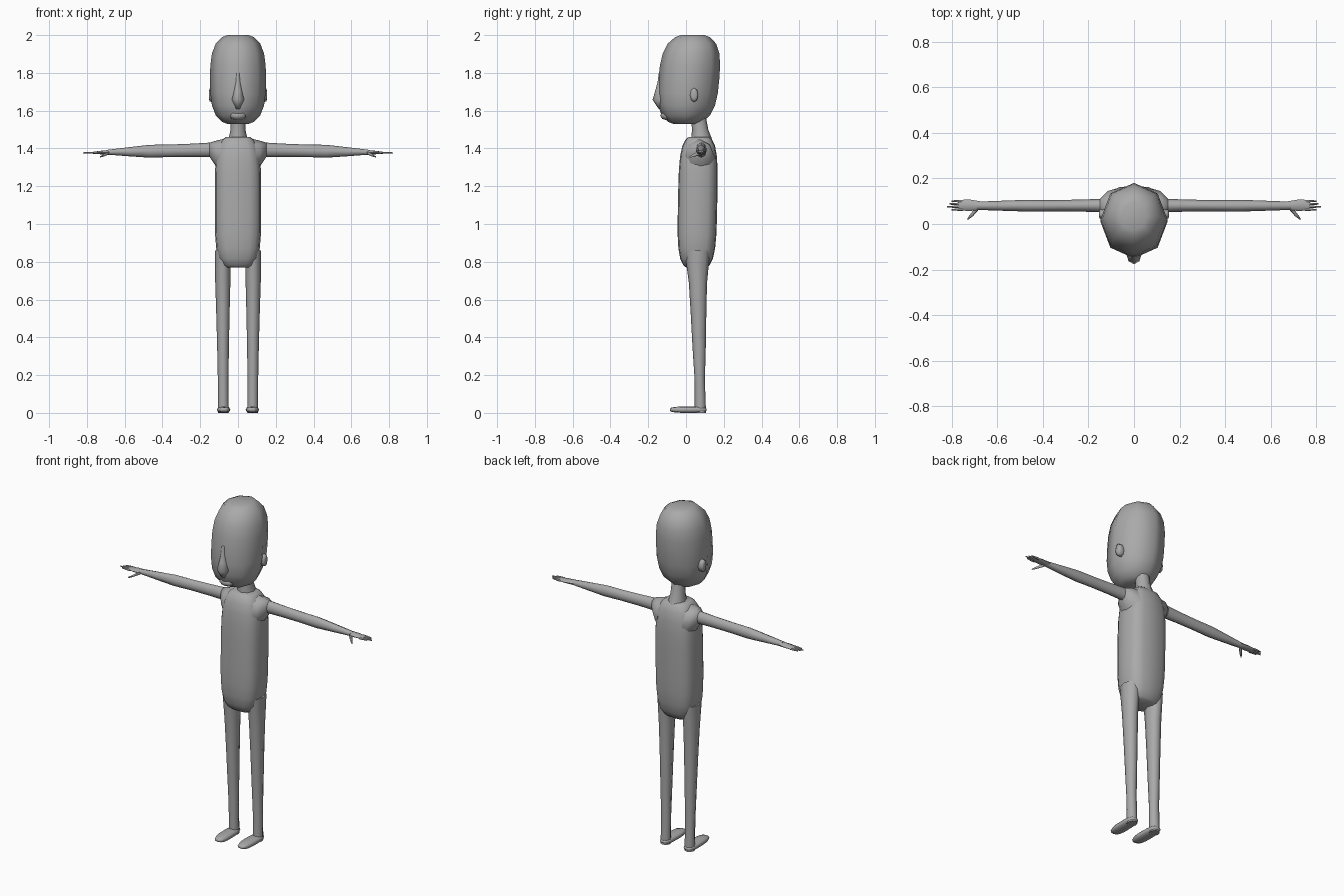
import bpy
import bmesh
import math
from mathutils import Vector

default_cube = bpy.data.objects.get("Cube")
if default_cube:
    bpy.data.objects.remove(default_cube, do_unlink=True)

grey = (0.4, 0.4, 0.4, 1)
material = bpy.data.materials.new("plain grey")
material.use_nodes = True
material.diffuse_color = grey
material.node_tree.nodes["Principled BSDF"].inputs["Base Color"].default_value = grey

AXES = {"x": Vector((1, 0, 0)), "y": Vector((0, 1, 0)), "z": Vector((0, 0, 1))}


def rounded(value, power):
    """Turn a sine or cosine into its superellipse counterpart."""
    return math.copysign(abs(value) ** (2 / power), value)


def skin(name, rings, plane, sides, square, mirror):
    """Join rings of (centre, first radius, second radius) into a closed surface."""
    across, upward = AXES[plane[0]], AXES[plane[1]]
    mesh = bpy.data.meshes.new(name)
    bm = bmesh.new()
    loops = []
    for centre, wide, deep in rings:
        loop = []
        for step in range(sides):
            angle = math.tau * step / sides
            offset = across * wide * rounded(math.cos(angle), square)
            offset += upward * deep * rounded(math.sin(angle), square)
            loop.append(bm.verts.new(centre + offset))
        loops.append(loop)
    for lower, upper in zip(loops, loops[1:]):
        for step in range(sides):
            bm.faces.new((lower[step - 1], lower[step], upper[step], upper[step - 1]))
    bm.faces.new(loops[0])
    bm.faces.new(loops[-1])
    bmesh.ops.recalc_face_normals(bm, faces=bm.faces)
    bm.to_mesh(mesh)
    bm.free()

    mesh.materials.append(material)
    part = bpy.data.objects.new(name, mesh)
    bpy.context.collection.objects.link(part)
    bpy.ops.object.select_all(action="DESELECT")
    part.select_set(True)
    bpy.context.view_layer.objects.active = part
    bpy.ops.object.shade_smooth_by_angle(angle=math.radians(70))
    if mirror:
        part.modifiers.new("mirror", "MIRROR")


def limb(name, start, end, wide, deep, plane, sides=8, square=2, mirror=True):
    """Tube with evenly spaced rings of the listed radii."""
    start, end = Vector(start), Vector(end)
    last = len(wide) - 1
    rings = [(start.lerp(end, index / last), wide[index], deep[index])
             for index in range(last + 1)]
    skin(name, rings, plane, sides, square, mirror)


def oval(name, start, end, wide, deep, plane, bulge=2, rings=10,
         sides=8, square=2, mirror=False):
    """Superellipsoid between two poles; a higher bulge gives blunter ends."""
    start, end = Vector(start), Vector(end)
    loops = []
    for index in range(rings + 1):
        travel = -math.cos(math.pi * index / rings)
        size = (1 - abs(0.98 * travel) ** bulge) ** (1 / bulge)
        loops.append((start.lerp(end, (travel + 1) / 2), wide * size, deep * size))
    skin(name, loops, plane, sides, square, mirror)


# Head and face
oval("head", (0, -0.005, 1.53), (0, 0.035, 2), 0.148, 0.161, "xy", bulge=3)
limb("nose", (0, -0.13, 1.61), (0, -0.13, 1.8),
     wide=(0.012, 0.034, 0.024, 0.015, 0.01),
     deep=(0.015, 0.047, 0.033, 0.02, 0.014), plane="xy", mirror=False)
oval("lips", (0, -0.1, 1.55), (0, -0.1, 1.6), 0.047, 0.037, "xy", rings=4)
oval("ears", (0.11, 0.043, 1.683), (0.154, 0.043, 1.683), 0.022, 0.038, "yz",
     bulge=4, rings=5, mirror=True)

# Neck and body
limb("neck", (0, 0.085, 1.43), (0, 0.065, 1.57),
     wide=(0.055, 0.039, 0.038), deep=(0.06, 0.043, 0.04), plane="xy", mirror=False)
oval("torso", (0, 0.055, 0.77), (0, 0.068, 1.46), 0.123, 0.104, "xy",
     bulge=4, rings=12, sides=16, square=3)

# Shoulders, arms and hands
limb("shoulders", (0.08, 0.07, 1.35), (0.15, 0.08, 1.393),
     wide=(0.085, 0.07, 0.03), deep=(0.1, 0.07, 0.038), plane="yz")
limb("arms", (0.13, 0.081, 1.393), (0.69, 0.08, 1.38),
     wide=(0.03, 0.026, 0.025, 0.026, 0.022, 0.018),
     deep=(0.039, 0.035, 0.033, 0.034, 0.024, 0.013), plane="yz")
limb("palms", (0.67, 0.081, 1.38), (0.77, 0.083, 1.377),
     wide=(0.018, 0.025, 0.023), deep=(0.013, 0.01, 0.005), plane="yz")
finger_tips = {"index": 0.8, "middle": 0.82, "ring": 0.81, "little": 0.8}
for place, (finger, tip) in enumerate(finger_tips.items()):
    across = 0.063 + place / 80
    limb(finger + "_fingers", (0.75, across, 1.377), (tip, across, 1.377),
         wide=(0.006, 0.005, 0.003), deep=(0.006, 0.005, 0.003), plane="yz", sides=6)
limb("thumbs", (0.685, 0.07, 1.376), (0.73, 0.022, 1.355),
     wide=(0.012, 0.012, 0.005), deep=(0.01, 0.008, 0.004), plane="yz", sides=6)

# Legs and feet
limb("legs", (0.081, 0.06, 0.86), (0.078, 0.076, 0),
     wide=(0.042, 0.04, 0.035, 0.031, 0.028, 0.028),
     deep=(0.068, 0.048, 0.041, 0.035, 0.027, 0.03), plane="xy")
oval("feet", (0.075, -0.085, 0.017), (0.078, 0.108, 0.017), 0.036, 0.017, "xz",
     bulge=3, rings=8, square=3, mirror=True)
